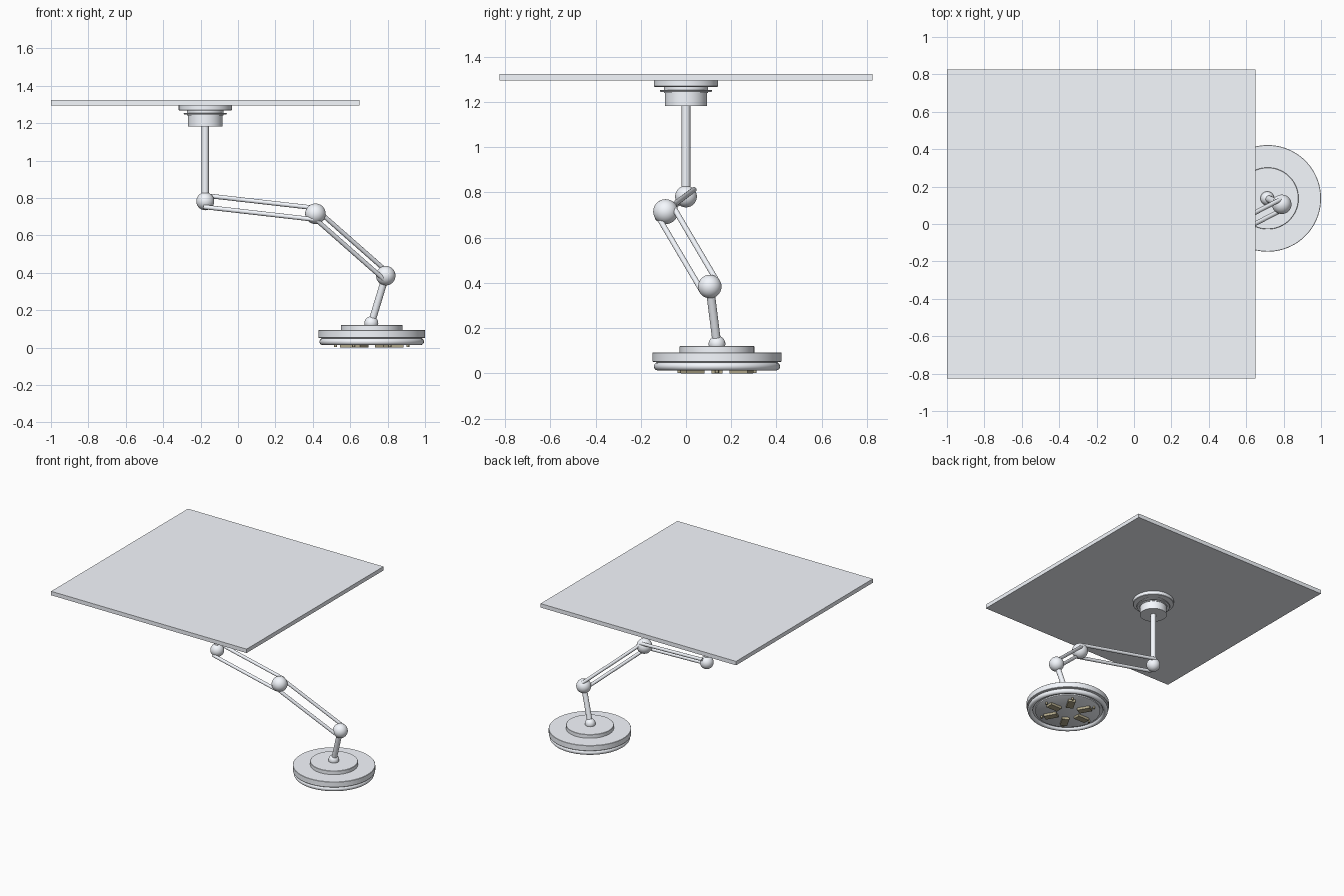
import bpy, bmesh, math
from mathutils import Vector, Matrix

if "Cube" in bpy.data.objects:
    bpy.data.objects.remove(bpy.data.objects["Cube"])


def paint(name, *rgb):
    m = bpy.data.materials.new(name)
    m.diffuse_color = (*rgb, 1)
    m.use_nodes = True
    m.node_tree.nodes["Principled BSDF"].inputs["Base Color"].default_value = m.diffuse_color
    return m


PALE = paint("pale_metal", 0.92, 0.95, 1.0)
WARM = paint("warm_light", 0.45, 0.40, 0.26)


def finish(name, bm, smooth=True, mat=PALE):
    bmesh.ops.recalc_face_normals(bm, faces=bm.faces[:])
    me = bpy.data.meshes.new(name)
    bm.to_mesh(me)
    bm.free()
    me.materials.append(mat)
    ob = bpy.data.objects.new(name, me)
    bpy.context.collection.objects.link(ob)
    bpy.ops.object.select_all(action='DESELECT')
    ob.select_set(True)
    bpy.context.view_layer.objects.active = ob
    if smooth:
        bpy.ops.object.shade_smooth_by_angle(angle=math.radians(35))
    return ob


def box(name, m, centre, size, mat=PALE):
    bm = bmesh.new()
    bmesh.ops.create_cube(bm, size=1, matrix=m @ Matrix.Translation(centre) @ Matrix.Diagonal((*size, 1)))
    return finish(name, bm, False, mat)


def ball(name, p, r):
    bm = bmesh.new()
    bmesh.ops.create_uvsphere(bm, u_segments=40, v_segments=24, radius=r,
                              matrix=Matrix.Translation(p))
    return finish(name, bm)


def rod(name, a, b, r, seg=24, mat=PALE):
    d = Vector(b) - Vector(a)
    m = Matrix.Translation((Vector(a) + Vector(b)) / 2) @ d.to_track_quat('Z', 'Y').to_matrix().to_4x4()
    bm = bmesh.new()
    bmesh.ops.create_cone(bm, cap_ends=True, segments=seg, radius1=r, radius2=r,
                          depth=d.length, matrix=m)
    return finish(name, bm, mat=mat)


def lathe(name, x, y, profile, closed=False, seg=96):
    """Spin (radius, z) points around the vertical axis through x, y."""
    bm = bmesh.new()
    vs = [bm.verts.new((x + r, y, z)) for r, z in profile]
    pairs = list(zip(vs, vs[1:])) + ([(vs[-1], vs[0])] if closed else [])
    es = [bm.edges.new(p) for p in pairs]
    bmesh.ops.spin(bm, geom=vs + es, cent=(x, y, 0), axis=(0, 0, 1),
                   angle=2 * math.pi, steps=seg, use_duplicate=False)
    bmesh.ops.remove_doubles(bm, verts=bm.verts[:], dist=1e-5)
    return finish(name, bm)


# Ceiling slab
MX = -0.175
box("ceiling_panel", Matrix(), (MX, 0, 1.309), (1.65, 1.65, 0.03))

# Ceiling mount: flange, housing and thin trim ring
lathe("mount_flange", MX, 0, [(0, 1.296), (0.142, 1.296), (0.142, 1.27), (0.139, 1.267), (0, 1.267)])
lathe("mount_housing", MX, 0, [(0, 1.27), (0.098, 1.27), (0.098, 1.24), (0.093, 1.24),
                               (0.093, 1.182), (0, 1.182)])
lathe("mount_ring", MX, 0, [(0.09, 1.254), (0.113, 1.254), (0.116, 1.25), (0.113, 1.245), (0.09, 1.245)], True)

# Joints of the arm
J1 = Vector((MX, 0, 0.782))
J2 = Vector((0.414, -0.09, 0.715))
J3 = Vector((0.79, 0.105, 0.384))
J4 = Vector((0.713, 0.137, 0.13))
for name, p, r in (("shoulder_joint", J1, 0.048), ("elbow_joint", J2, 0.055),
                   ("wrist_joint", J3, 0.052), ("head_joint", J4, 0.037)):
    ball(name, p, r)

# Drop pole, paired arm rods and head stem
rod("drop_pole", (MX, 0, 1.19), J1, 0.019)
for arm, a, b, off in (("upper_arm", J1, J2, Vector((0.009, 0.035, 0.03))),
                       ("lower_arm", J2, J3, Vector((0.0045, 0.032, 0.024)))):
    for side, s in (("inner", -1), ("outer", 1)):
        rod(f"{arm}_{side}_rod", a + off * s, b + off * s, 0.012)
rod("head_stem", J3, J4, 0.019)

# Lamp head: top cap, body, rounded rim and light panel
HX, HY = 0.715, 0.137
lathe("head_cap", HX, HY, [(0, 0.121), (0.163, 0.121), (0.165, 0.119), (0.165, 0.09), (0, 0.09)])
lathe("head_body", HX, HY, [(0, 0.093), (0.283, 0.093), (0.285, 0.091), (0.285, 0.053),
                            (0.283, 0.051), (0.265, 0.049), (0.265, 0.03), (0, 0.03)])
rim = [(0.261 + 0.018 * math.cos(t), 0.031 + 0.018 * math.sin(t))
       for t in (2 * math.pi * i / 20 for i in range(20))]
lathe("head_rim", HX, HY, rim, True)
lathe("light_panel", HX, HY, [(0, 0.035), (0.225, 0.035), (0.225, 0.021), (0.22, 0.018), (0, 0.018)])

# Six radial light strips with a small screw beyond each
for i in range(6):
    turn = Matrix.Translation((HX, HY, 0)) @ Matrix.Rotation(i * math.pi / 3, 4, 'Z')
    box(f"light_strip_{i + 1}", turn, (0.124, 0, 0.011), (0.092, 0.05, 0.022), WARM)
    p = turn @ Vector((0.193, 0, 0.002))
    rod(f"panel_screw_{i + 1}", p, p + Vector((0, 0, 0.02)), 0.008, 16, WARM)
